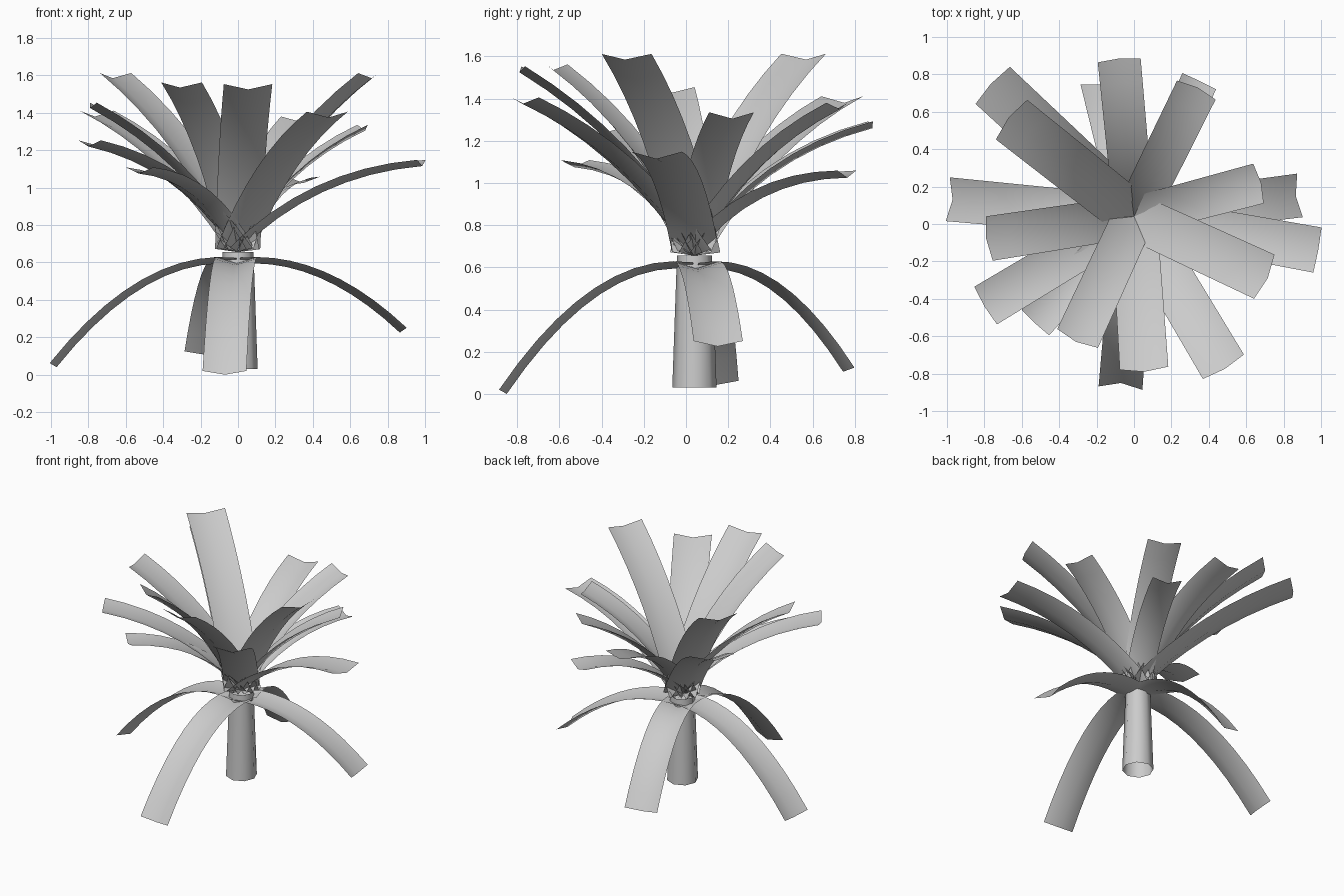
import bpy, bmesh, math
from mathutils import Vector

if "Cube" in bpy.data.objects:
    bpy.data.objects.remove(bpy.data.objects["Cube"])

CENTER = Vector((0, 0.04, 0))


def finish(name, bm):
    mesh = bpy.data.meshes.new(name)
    bm.to_mesh(mesh)
    bm.free()
    obj = bpy.data.objects.new(name, mesh)
    bpy.context.collection.objects.link(obj)
    bpy.ops.object.select_all(action='DESELECT')
    bpy.context.view_layer.objects.active = obj
    obj.select_set(True)
    bpy.ops.object.shade_smooth_by_angle(angle=math.radians(65))
    return obj


def leaf(name, tip_xy, path, w_base, w_tip, depth=0.034):
    """Strip with a shallow V groove, swept along a list of (radius, height)."""
    out = Vector((tip_xy[0], tip_xy[1], 0)) - CENTER
    out.normalize()
    side = Vector((-out.y, out.x, 0))
    bm = bmesh.new()
    rows, n = [], len(path) - 1
    for i, (r, z) in enumerate(path):
        a, b = path[max(i - 1, 0)], path[min(i + 1, n)]
        t = Vector((b[0] - a[0], b[1] - a[1])).normalized()
        up = out * -t.y + Vector((0, 0, t.x))
        half = (w_base + (w_tip - w_base) * i / n) / 2
        mid = CENTER + out * r + Vector((0, 0, z))
        rows.append([bm.verts.new(mid + side * half * s + up * depth * abs(s))
                     for s in (-1, 0, 1)])
    for p, q in zip(rows, rows[1:]):
        for k in (0, 1):
            bm.faces.new((p[k + 1], p[k], q[k], q[k + 1]))
    finish(name, bm)


def reach(x, y):
    return (Vector((x, y, 0)) - CENTER).length


def rising_path(r1, z1, sag, n=8):
    p0, p2 = Vector((0.0, 0.655)), Vector((r1, z1))
    d = (p2 - p0).normalized()
    p1 = (p0 + p2) / 2 + Vector((-d.y, d.x)) * sag * 2
    return [tuple(p0 * (1 - t) ** 2 + p1 * 2 * t * (1 - t) + p2 * t * t)
            for t in (i / n for i in range(n + 1))]


def drooping_path(r1, z1, n=10):
    top_r, top_z = 0.08, 0.595
    k = (top_z - z1) / (r1 - top_r) ** 2
    return [(r, top_z - k * (r - top_r) ** 2) for r in (r1 * i / n for i in range(n + 1))]


# Trunk: open, slightly tapered tube
bm = bmesh.new()
bmesh.ops.create_cone(bm, cap_ends=False, segments=8, radius1=0.105, radius2=0.083, depth=0.625)
bmesh.ops.translate(bm, verts=bm.verts, vec=CENTER + Vector((0, 0, 0.3425)))
finish("trunk", bm)

# Rising leaves: tip x, tip y, tip height, tip width
rising = [
    (-0.765, 0.75, 1.38, 0.27), (-0.67, 0.57, 1.585, 0.27),
    (-0.08, 0.885, 1.26, 0.23), (0.34, 0.73, 1.35, 0.23),
    (0.35, 0.765, 1.025, 0.20), (0.68, 0.22, 1.305, 0.22),
    (0.985, -0.14, 1.115, 0.245), (0.715, -0.29, 1.585, 0.26),
    (0.485, -0.775, 1.375, 0.255), (0.055, -0.79, 1.525, 0.26),
    (-0.31, -0.63, 1.535, 0.24), (-0.53, -0.53, 1.075, 0.20),
    (-0.80, -0.44, 1.22, 0.235), (-0.79, -0.08, 1.425, 0.24),
]
for i, (x, y, z, w) in enumerate(rising):
    sag = 0.1 if z < 1.3 else 0.08
    leaf(f"rising_leaf_{i + 1}", (x, y), rising_path(reach(x, y), z, sag), w * 0.93, w)

# Drooping leaves around the top of the trunk
drooping = [(-0.97, 0.13, 0.04), (0.865, 0.15, 0.225), (-0.07, -0.85, 0.0), (-0.165, 0.745, 0.105)]
for i, (x, y, z) in enumerate(drooping):
    leaf(f"drooping_leaf_{i + 1}", (x, y), drooping_path(reach(x, y), z), 0.22, 0.235)
